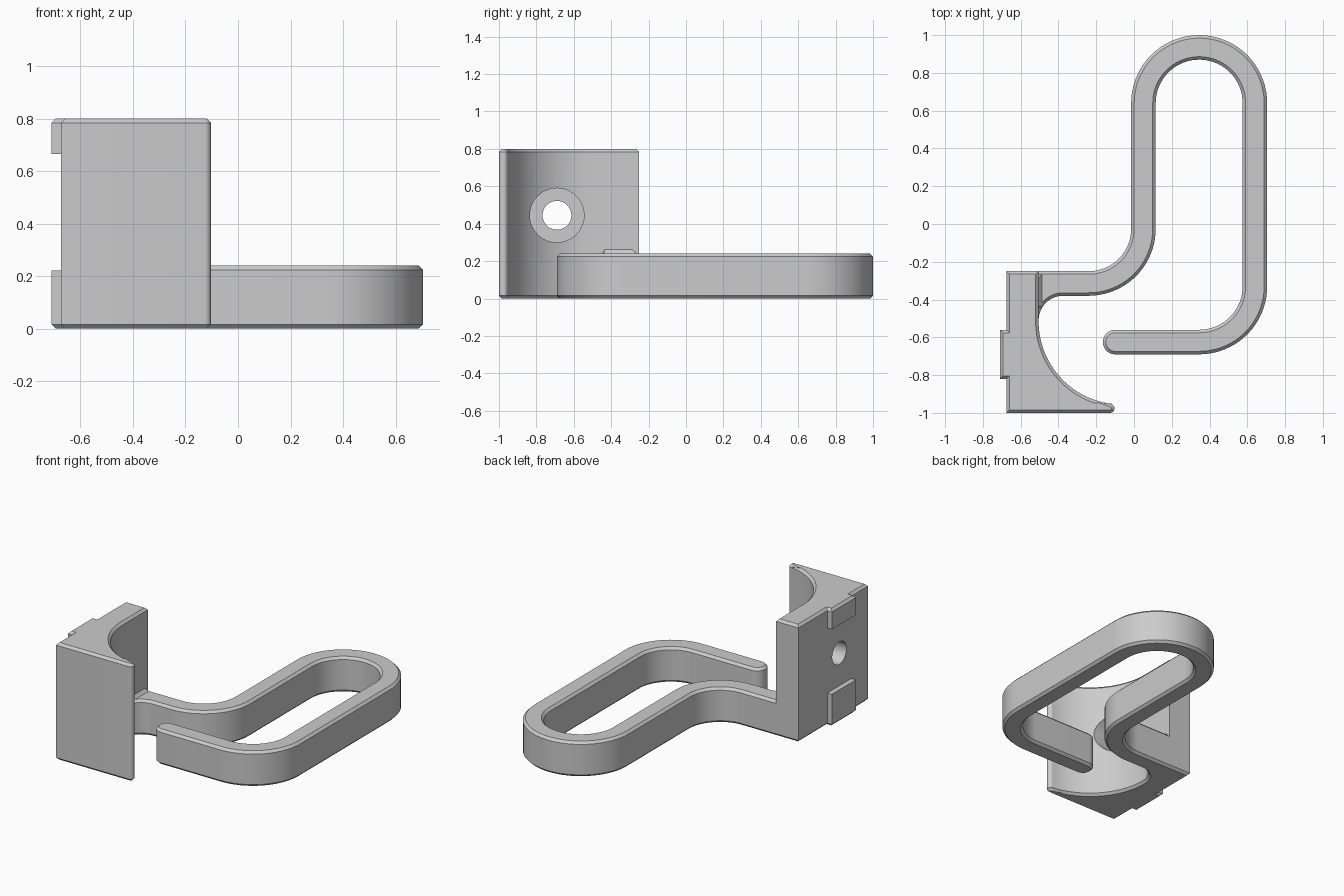
import bpy, bmesh, math
from mathutils import Vector

if "Cube" in bpy.data.objects:
    bpy.data.objects.remove(bpy.data.objects["Cube"])

grey = bpy.data.materials.new("plain grey")
grey.diffuse_color = (0.6, 0.6, 0.6, 1)
grey.use_nodes = True
grey.node_tree.nodes["Principled BSDF"].inputs["Base Color"].default_value = grey.diffuse_color
CH = 0.016  # edge chamfer


def arc(cx, cy, r, a0, a1, n=20):
    return [(cx + r * math.cos(math.radians(a0 + (a1 - a0) * i / n)),
             cy + r * math.sin(math.radians(a0 + (a1 - a0) * i / n))) for i in range(n + 1)]


def inset(pts, c):
    """Offset a counter-clockwise outline inwards with mitred corners."""
    out = []
    for i, p in enumerate(pts):
        p, a, b = Vector(p), Vector(pts[i - 1]), Vector(pts[(i + 1) % len(pts)])
        d1, d2 = (p - a).normalized(), (b - p).normalized()
        n1, n2 = Vector((-d1.y, d1.x)), Vector((-d2.y, d2.x))
        out.append(p + (n1 + n2) * (c / (1 + n1.dot(n2))))
    return out


def make(name, bm):
    bmesh.ops.recalc_face_normals(bm, faces=bm.faces[:])
    me = bpy.data.meshes.new(name)
    bm.to_mesh(me)
    bm.free()
    me.materials.append(grey)
    ob = bpy.data.objects.new(name, me)
    bpy.context.collection.objects.link(ob)
    return ob


def prism(name, pts, z0, z1, low=CH, high=CH):
    """Upright extrusion with chamfered lower and upper rims."""
    levels = [(low, z0)] if low else []
    levels += [(0, z0 + low), (0, z1 - high)]
    levels += [(high, z1)] if high else []
    bm = bmesh.new()
    rings = [[bm.verts.new((p[0], p[1], z)) for p in inset(pts, c)] for c, z in levels]
    n = len(pts)
    for lo, hi in zip(rings, rings[1:]):
        for i in range(n):
            j = (i + 1) % n
            bm.faces.new((lo[i], lo[j], hi[j], hi[i]))
    bm.faces.new(rings[0][::-1])
    bm.faces.new(rings[-1])
    return make(name, bm)


def smooth(ob):
    bpy.ops.object.select_all(action='DESELECT')
    ob.select_set(True)
    bpy.context.view_layer.objects.active = ob
    bpy.ops.object.shade_smooth_by_angle(angle=math.radians(30))


# mounting bracket with a scooped side
bracket = prism("bracket", [(-0.675, -1)]
                + arc(-0.127, -0.976, 0.024, -90, 80, 8)
                + arc(-0.065, -0.515, 0.44, 263, 180, 28)
                + [(-0.505, -0.25), (-0.675, -0.25)], 0, 0.8)

# screw hole with a flat counterbore
for name, r, x0, x1 in (("hole_cutter", 0.077, -0.9, 0.2), ("counterbore_cutter", 0.145, -0.565, 0.2)):
    bpy.ops.mesh.primitive_cylinder_add(vertices=48, radius=r, depth=x1 - x0,
                                        location=((x0 + x1) / 2, -0.69, 0.445),
                                        rotation=(0, math.pi / 2, 0))
    cutter = bpy.context.object
    cutter.name = name
    cutter.hide_render = True
    mod = bracket.modifiers.new(name, 'BOOLEAN')
    mod.operation, mod.solver, mod.object = 'DIFFERENCE', 'EXACT', cutter
    bpy.context.view_layer.objects.active = bracket
    bpy.ops.object.modifier_apply(modifier=name)
    bpy.data.objects.remove(cutter)
smooth(bracket)

# looped hook arm, blended into the bracket wall
hook = prism("hook_arm", [(-0.56, -0.25), (-0.56, -0.51)]
             + arc(-0.375, -0.51, 0.13, 180, 90)
             + arc(-0.24, -0.025, 0.355, -90, 0)
             + arc(0.345, 0.64, 0.23, 180, 0, 36)
             + arc(0.345, -0.33, 0.23, 0, -90)
             + arc(-0.1, -0.625, 0.065, 90, 270, 24)
             + arc(0.345, -0.33, 0.36, -90, 0)
             + arc(0.345, 0.64, 0.36, 0, 180, 36)
             + arc(-0.24, -0.025, 0.225, 0, -90), 0, 0.24)
smooth(hook)

# small sloped gusset where the arm meets the wall
bm = bmesh.new()
for x, y0, y1, z in ((-0.52, -0.46, -0.265, 0.235), (-0.485, -0.44, -0.265, 0.239),
                     (-0.52, -0.435, -0.285, 0.261), (-0.505, -0.435, -0.285, 0.261)):
    bm.verts.new((x, y0, z))
    bm.verts.new((x, y1, z))
bmesh.ops.convex_hull(bm, input=bm.verts[:])
make("gusset", bm)

# locating tabs on the back of the bracket
tab = [(-0.71, -0.82), (-0.64, -0.82), (-0.64, -0.56), (-0.71, -0.56)]
prism("lower_tab", tab, 0, 0.222, high=0)
prism("upper_tab", tab, 0.665, 0.8, low=0)
